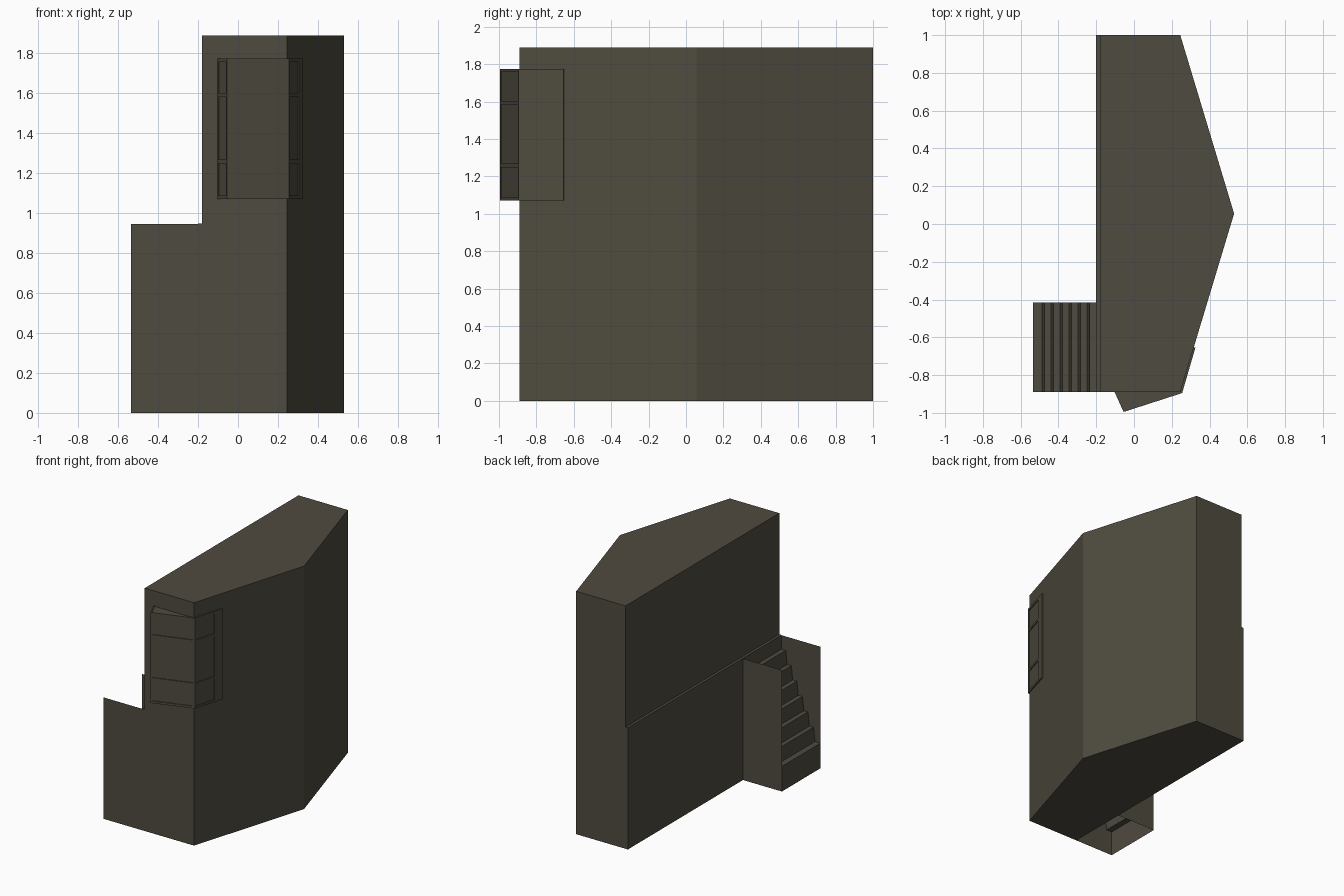
import bpy, bmesh, math
from mathutils import Vector

cube = bpy.data.objects.get("Cube")
if cube:
    bpy.data.objects.remove(cube, do_unlink=True)

# Single stone colour
stone = bpy.data.materials.new("dark_olive_stone")
stone.use_nodes = True
COLOUR = (0.078, 0.070, 0.050, 1)
stone.diffuse_color = COLOUR
bsdf = next(n for n in stone.node_tree.nodes if n.type == 'BSDF_PRINCIPLED')
bsdf.inputs["Base Color"].default_value = COLOUR
bsdf.inputs["Roughness"].default_value = 0.9


def finish(name, bm, recalc=True):
    if recalc:
        bmesh.ops.recalc_face_normals(bm, faces=bm.faces[:])
    mesh = bpy.data.meshes.new(name)
    bm.to_mesh(mesh)
    bm.free()
    mesh.materials.append(stone)
    obj = bpy.data.objects.new(name, mesh)
    bpy.context.collection.objects.link(obj)
    return obj


def add_prism(bm, outline, z0, z1):
    """Closed prism from a plan outline."""
    low = [bm.verts.new((x, y, z0)) for x, y in outline]
    high = [bm.verts.new((x, y, z1)) for x, y in outline]
    bm.faces.new(low[::-1])
    bm.faces.new(high)
    n = len(outline)
    for i in range(n):
        j = (i + 1) % n
        bm.faces.new((low[i], low[j], high[j], high[i]))


def prism(name, outline, z0, z1):
    bm = bmesh.new()
    add_prism(bm, outline, z0, z1)
    return finish(name, bm)


# Main block: pentagonal plan, with a narrow ledge at half height
FRONT, BACK, TOP, LEDGE = -0.89, 1.0, 1.89, 0.947


def plan(x_flat):
    return [(x_flat, FRONT), (0.245, FRONT), (0.53, 0.055), (0.245, BACK), (x_flat, BACK)]


bm = bmesh.new()
lower = [bm.verts.new((x, y, 0)) for x, y in plan(-0.20)]
middle = [bm.verts.new((x, y, LEDGE)) for x, y in plan(-0.20)]
inner = [bm.verts.new((-0.18, y, LEDGE)) for y in (FRONT, BACK)]
upper = [bm.verts.new((x, y, TOP)) for x, y in plan(-0.18)]
step = [inner[0], middle[1], middle[2], middle[3], inner[1]]
bm.faces.new(lower[::-1])
bm.faces.new(upper)
bm.faces.new((middle[0], inner[0], inner[1], middle[4]))
for ring_a, ring_b in ((lower, middle), (step, upper)):
    for i in range(5):
        j = (i + 1) % 5
        bm.faces.new((ring_a[i], ring_a[j], ring_b[j], ring_b[i]))
bmesh.ops.dissolve_limit(bm, angle_limit=0.01, verts=bm.verts[:], edges=bm.edges[:])
finish("main_block", bm)

# Stair flight: open shell climbing towards the block, slightly raked risers
X0, X1, Y0, Y1 = -0.535, -0.20, -0.89, -0.415
STEPS, FIRST, RISE = 7, 0.195, 0.107
run = (X1 - X0) / STEPS
rake = 0.012
profile = [(X0, 0)]
for i in range(STEPS):
    x, z = X0 + i * run, FIRST + i * RISE
    profile += [(x + (rake if i else 0), z), (x + run, z)]
profile.append((X1, 0.945))
bm = bmesh.new()
near = [bm.verts.new((x, Y0, z)) for x, z in profile]
far = [bm.verts.new((x, Y1, z)) for x, z in profile]
for i in range(len(profile) - 1):
    bm.faces.new((near[i], far[i], far[i + 1], near[i + 1]))
finish("stair_flight", bm, recalc=False)

# Stair side walls
for name, y, outward in (("stair_front_wall", Y0, 1), ("stair_back_wall", Y1, -1)):
    bm = bmesh.new()
    corners = [(X0, 0), (X1, 0), (X1, 0.945), (X0, 0.945)][::outward]
    bm.faces.new([bm.verts.new((x, y, z)) for x, z in corners])
    finish(name, bm, recalc=False)

# Corner bay window: a core with slightly recessed panes
BAY0, BAY1 = 1.07, 1.775
bay = [(-0.105, -0.885), (-0.055, -0.995), (0.255, -0.895), (0.325, -0.655)]
core = [(-0.099, -0.885), (-0.051, -0.987), (0.249, -0.890), (0.319, -0.655), (0.20, -0.70)]
prism("bay_core", core, BAY0 + 0.004, BAY1 - 0.004)

# Bay frame: sills, rails and mullions on each facet
DEPTH = 0.009


def add_bar(bm, a, b, s0, s1, z0, z1):
    """Bar on the facet a-b, between distances s0 and s1 along it."""
    a, b = Vector(a), Vector(b)
    along = (b - a).normalized()
    inward = Vector((-along.y, along.x)) * DEPTH
    p, q = a + along * s0, a + along * s1
    add_prism(bm, [p, q, q + inward, p + inward], z0, z1)


bm = bmesh.new()
rows = [(BAY0, 1.087), (1.248, 1.268), (1.582, 1.602), (1.757, BAY1)]
for k in range(3):
    a, b = bay[k], bay[k + 1]
    length = math.dist(a, b)
    right_jamb = 0.07 if k == 2 else 0.012
    for z0, z1 in rows:
        add_bar(bm, a, b, 0, length, z0, z1)
    add_bar(bm, a, b, 0, 0.012, BAY0, BAY1)
    add_bar(bm, a, b, length - right_jamb, length, BAY0, BAY1)
finish("bay_frame", bm)
